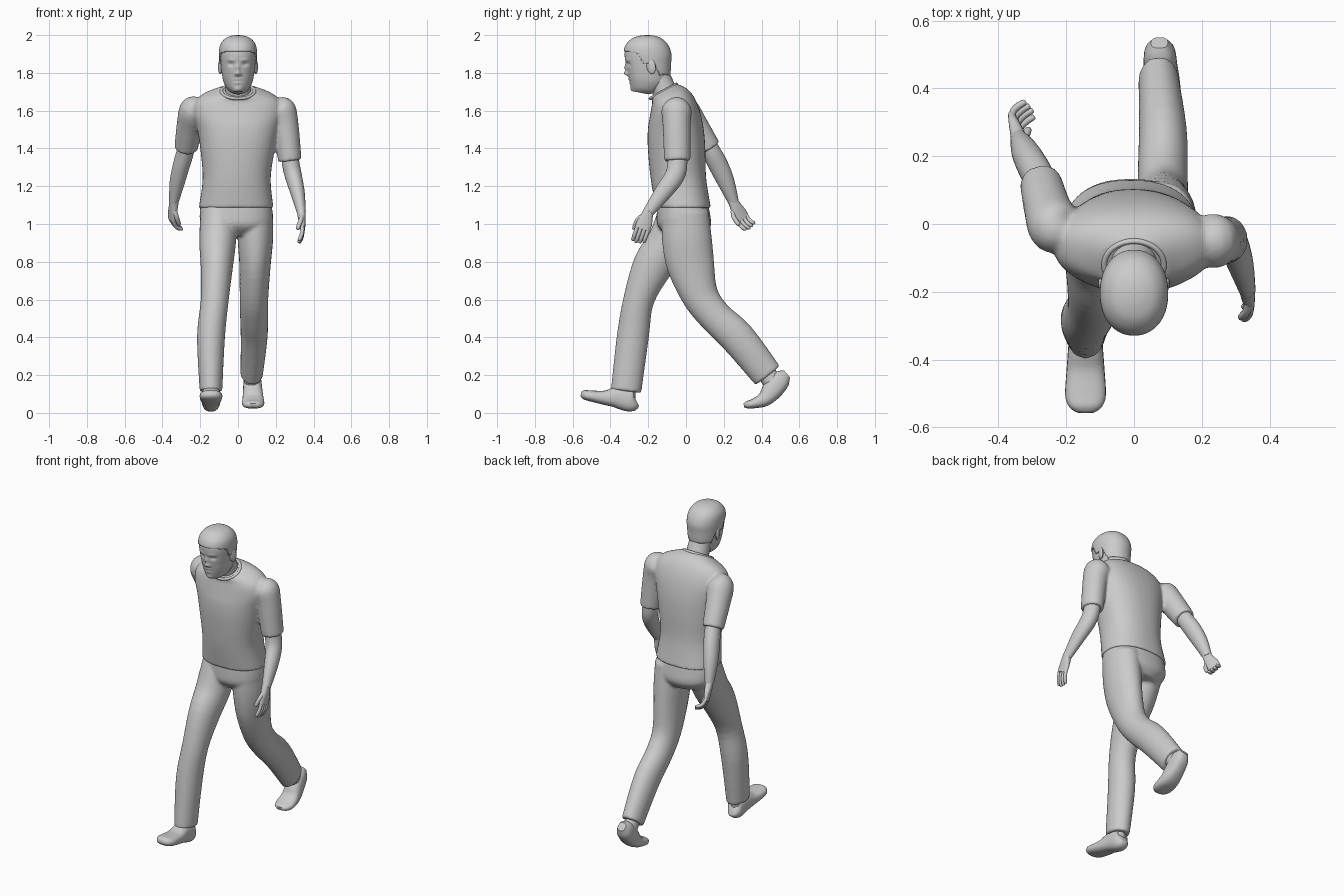
import bpy, bmesh, math
from mathutils import Vector


def spline(rows, steps):
    # Catmull-Rom through rows of numbers
    out = []
    for i in range(len(rows) - 1):
        a, b, c, d = rows[max(i - 1, 0)], rows[i], rows[i + 1], rows[min(i + 2, len(rows) - 1)]
        for k in range(steps):
            t = k / steps
            out.append([0.5 * (2 * q + (r - p) * t + (2 * p - 5 * q + 4 * r - s) * t * t
                               + (3 * q - p - 3 * r + s) * t ** 3) for p, q, r, s in zip(a, b, c, d)])
    return out + [list(rows[-1])]


def unit_loop(n, p):
    f = lambda v: math.copysign(abs(v) ** (2 / p), v)
    return [(f(math.cos(2 * math.pi * k / n)), f(math.sin(2 * math.pi * k / n))) for k in range(n)]


def tube(rows, side=(1, 0, 0), n=24, p=2, steps=4):
    # rows: x, y, z, radius along side, radius across
    rows = spline(rows, steps)
    pts = [Vector(r[:3]) for r in rows]
    rings = []
    for i, r in enumerate(rows):
        t = (pts[min(i + 1, len(pts) - 1)] - pts[max(i - 1, 0)]).normalized()
        s = Vector(side)
        s = (s - t * s.dot(t)).normalized()
        u = t.cross(s)
        rings.append([pts[i] + s * (r[3] * a) + u * (r[4] * b) for a, b in unit_loop(n, p)])
    return rings


def stack(rows, n=40, p=2.3, steps=4):
    # rows: z, centre x, half width, front y, back y, tilt
    rings = []
    for z, cx, hw, yf, yb, tilt in spline(rows, steps):
        cy, hd = (yf + yb) / 2, (yb - yf) / 2
        rings.append([Vector((cx + hw * a, cy + hd * b, z + tilt * hd * b)) for a, b in unit_loop(n, p)])
    return rings


def skin(name, *shells, voxel=0):
    bm = bmesh.new()
    for rings in shells:
        vs = [[bm.verts.new(c) for c in ring] for ring in rings]
        n = len(vs[0])
        for lo, hi in zip(vs, vs[1:]):
            for k in range(n):
                bm.faces.new((lo[k], lo[(k + 1) % n], hi[(k + 1) % n], hi[k]))
        bm.faces.new(vs[0][::-1])
        bm.faces.new(vs[-1])
    bmesh.ops.recalc_face_normals(bm, faces=bm.faces)
    me = bpy.data.meshes.new(name)
    bm.to_mesh(me)
    bm.free()
    ob = bpy.data.objects.new(name, me)
    bpy.context.collection.objects.link(ob)
    smooth(ob)
    if voxel:
        m = ob.modifiers.new("merge", 'REMESH')
        m.mode, m.voxel_size, m.use_smooth_shade = 'VOXEL', voxel, True
        m = ob.modifiers.new("soften", 'SMOOTH')
        m.factor, m.iterations = 0.5, 4
    return ob


def smooth(ob, angle=50):
    bpy.ops.object.select_all(action='DESELECT')
    ob.select_set(True)
    bpy.context.view_layer.objects.active = ob
    bpy.ops.object.shade_smooth_by_angle(angle=math.radians(angle))


# Shirt: torso and both sleeves merged
torso = stack([(1.085, -.01, .198, -.16, .132, 0), (1.24, -.007, .18, -.187, .107, 0),
               (1.4, -.002, .198, -.202, .102, 0), (1.5, 0, .216, -.202, .094, 0),
               (1.58, 0, .236, -.192, .075, .1), (1.645, 0, .228, -.182, .045, .2),
               (1.685, 0, .18, -.178, .005, .35), (1.705, 0, .1, -.187, -.052, .55)])
sleeve_r = tube([(.19, -.05, 1.645, .03, .03), (.225, -.05, 1.61, .076, .078),
                 (.25, -.05, 1.53, .07, .074), (.275, -.046, 1.335, .062, .07)])
sleeve_l = tube([(-.195, -.035, 1.65, .03, .03), (-.23, -.015, 1.61, .076, .078),
                 (-.255, .045, 1.52, .07, .073), (-.275, .122, 1.40, .062, .064)])
skin("shirt", torso, sleeve_r, sleeve_l, voxel=.009)

# Trousers: hips and both legs merged
hips = stack([(1.14, -.01, .18, -.15, .11, 0), (1.06, -.01, .193, -.155, .126, 0),
              (.99, -.008, .185, -.15, .132, 0), (.94, -.005, .12, -.1, .1, 0)])
leg_l = tube([(-.1, -.02, 1.06, .1, .125), (-.108, -.095, .90, .097, .112),
              (-.112, -.175, .78, .086, .107), (-.123, -.25, .6, .074, .082),
              (-.143, -.282, .4, .074, .085), (-.143, -.317, .115, .06, .081)])
leg_r = tube([(.09, -.005, 1.06, .095, .125), (.092, .005, .92, .094, .132),
              (.09, .025, .78, .083, .126), (.085, .075, .62, .076, .098),
              (.085, .155, .51, .074, .089), (.085, .275, .395, .071, .093),
              (.072, .432, .198, .059, .082)])
skin("trousers", hips, leg_l, leg_r, voxel=.009)

# Shoes with ankles: front foot on its heel, back foot on its ball
skin("front_shoe",
     tube([(-.143, -.264, .068, .025, .03), (-.143, -.285, .064, .046, .058),
           (-.143, -.36, .082, .051, .058), (-.143, -.43, .08, .056, .038),
           (-.143, -.505, .09, .06, .029), (-.143, -.54, .097, .048, .024),
           (-.143, -.556, .1, .025, .012)], p=2.5),
     tube([(-.143, -.325, .06, .045, .055), (-.143, -.312, .18, .04, .05)]))
skin("back_shoe",
     tube([(.075, .535, .205, .025, .025), (.076, .505, .178, .045, .05),
           (.078, .458, .122, .051, .054), (.08, .415, .073, .056, .04),
           (.08, .36, .05, .059, .026), (.08, .325, .043, .048, .02),
           (.08, .306, .04, .025, .01)], p=2.5),
     tube([(.076, .475, .145, .045, .05), (.072, .42, .215, .04, .05)]))

# Bare arms
skin("front_arm", tube([(.27, -.045, 1.43, .042, .045), (.278, -.045, 1.33, .046, .052),
                        (.293, -.06, 1.255, .045, .052), (.315, -.12, 1.17, .038, .046),
                        (.335, -.197, 1.065, .024, .03)]))
skin("back_arm", tube([(-.265, .09, 1.46, .042, .045), (-.28, .135, 1.38, .046, .05),
                       (-.3, .172, 1.31, .045, .052), (-.322, .213, 1.22, .04, .045),
                       (-.34, .252, 1.115, .025, .028)]))


def hand(name, wrist, d, s, n, curl):
    # d: along fingers, s: towards the thumb side, n: out of the palm
    w, d, s, n = Vector(wrist), Vector(d).normalized(), Vector(s).normalized(), Vector(n).normalized()
    row = lambda c, a, b: (*c, a, b)
    shells = [tube([row(w - d * .02, .026, .023), row(w + d * .02, .032, .021),
                    row(w + d * .06, .041, .017), row(w + d * .095, .041, .013)], side=s, p=2.4)]

    def digit(start, steps, r):
        pts = [start]
        for v in steps:
            pts.append(pts[-1] + v)
        rad = [r] * (len(pts) - 1) + [r * .8]
        rows = [row(c, q, q) for c, q in zip(pts, rad)]
        rows.append(row(pts[-1] + steps[-1] * .15, r * .3, r * .3))
        shells.append(tube(rows, side=s, n=10, steps=3))

    for i in range(4):
        k = .85 if i == 0 else (1 - .06 * abs(i - 2))
        a = [curl * j for j in (.4, 1.1, 1.7)]
        digit(w + d * .082 + s * (.02 * (i - 1.5)),
              [(d * math.cos(q) + n * math.sin(q)) * (l * k) for q, l in zip(a, (.038, .032, .024))], .0105)
    digit(w + d * .03 + s * .026, [d * .03 + s * .015 + n * .008, d * .028 + s * .002 + n * .012,
                                   d * .02 + n * .008], .012)
    skin(name, *shells)


hand("front_hand", (.335, -.2, 1.062), (.08, -.32, -.93), (0, -.94, .32), (-1, 0, 0), .3)
hand("back_hand", (-.34, .255, 1.108), (-.12, .45, -.87), (.35, -.8, -.45), (.9, .35, .1), .75)

# Neck and collar
skin("neck", tube([(0, -.09, 1.65, .075, .07), (0, -.125, 1.73, .066, .064), (0, -.165, 1.82, .066, .064)]))
bpy.ops.mesh.primitive_torus_add(location=(0, -.12, 1.702), rotation=(.5, 0, 0), major_radius=.088,
                                 minor_radius=.009, major_segments=40, minor_segments=10)
collar = bpy.context.object
collar.name = "collar"
collar.scale.y = .9
smooth(collar)

# Head, with the face pushed out and in by soft bumps: x, z, width, height, depth
head = skin("head", stack([(1.695, 0, .03, -.283, -.2, -.2), (1.715, 0, .056, -.293, -.155, -.25),
                           (1.755, 0, .077, -.302, -.11, -.2), (1.80, 0, .086, -.31, -.09, -.1),
                           (1.85, 0, .092, -.318, -.085, 0), (1.90, 0, .095, -.325, -.083, 0),
                           (1.945, 0, .089, -.314, -.1, 0), (1.976, 0, .066, -.284, -.13, 0),
                           (1.99, 0, .035, -.245, -.165, 0), (1.994, 0, .006, -.21, -.198, 0)],
                          n=96, p=2.15, steps=7))
bumps = [(0, 1.797, .012, .012, -.02), (0, 1.825, .009, .02, -.012), (.014, 1.792, .007, .007, -.007),
         (.036, 1.868, .022, .007, -.005), (.037, 1.846, .017, .011, .010), (0, 1.765, .02, .005, -.005),
         (0, 1.757, .024, .003, .004), (0, 1.748, .018, .005, -.005), (0, 1.712, .022, .012, -.006)]
for v in head.data.vertices:
    if v.co.y < -.21:
        x, z = v.co.x, v.co.z
        for bx, bz, sx, sz, dy in bumps:
            for m in ((1, -1) if bx else (1,)):
                v.co.y += dy * math.exp(-((x - m * bx) / sx) ** 2 - ((z - bz) / sz) ** 2)

# Hair: the part of the scalp above the hairline, thickened
line = [(-.5, 1.915), (-.31, 1.915), (-.25, 1.90), (-.225, 1.85), (-.17, 1.85), (-.14, 1.79), (0, 1.78)]


def hairline(y):
    for (a, za), (b, zb) in zip(line, line[1:]):
        if a <= y <= b:
            return za + (zb - za) * (y - a) / (b - a)
    return 9


bm = bmesh.new()
bm.from_mesh(head.data)
low = [f for f in bm.faces if f.calc_center_median().z < hairline(f.calc_center_median().y)]
bmesh.ops.delete(bm, geom=low, context='FACES')
me = bpy.data.meshes.new("hair")
bm.to_mesh(me)
bm.free()
hair = bpy.data.objects.new("hair", me)
bpy.context.collection.objects.link(hair)
m = hair.modifiers.new("thickness", 'SOLIDIFY')
m.thickness, m.offset = .006, 1

# Ears and eyes on both sides
for side, tag in ((1, "right"), (-1, "left")):
    for part, loc, size, rot in (("ear", (.093, -.185, 1.835), (.011, .025, .042), (.2, 0, -.3 * side)),
                                 ("eye", (.037, -.287, 1.846), (.014, .012, .010), (0, 0, 0))):
        bpy.ops.mesh.primitive_uv_sphere_add(segments=20, ring_count=12, radius=1, rotation=rot,
                                             location=(loc[0] * side, loc[1], loc[2]))
        ob = bpy.context.object
        ob.name = f"{tag}_{part}"
        ob.scale = size
        smooth(ob)
